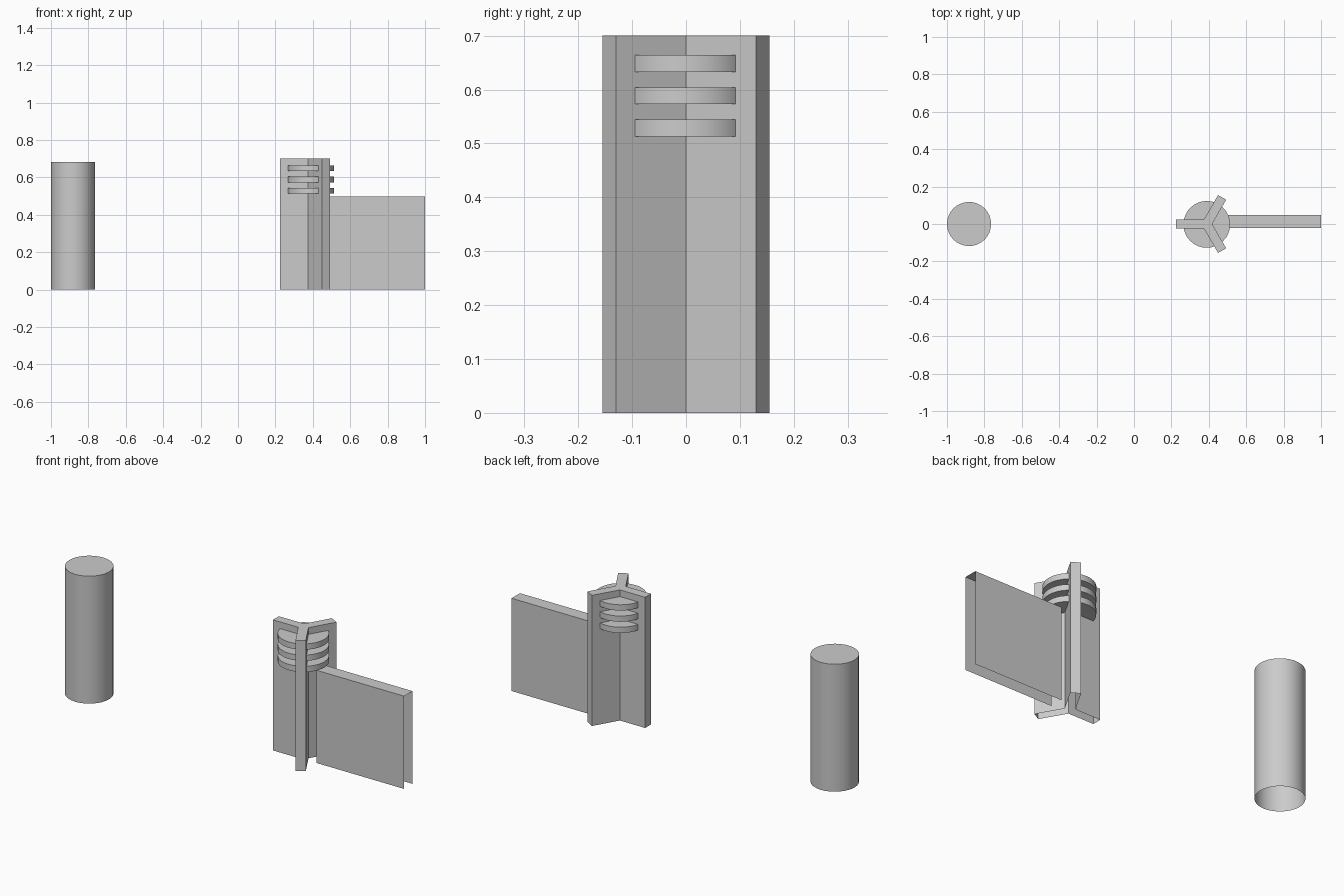
import bpy
import math
from mathutils import Matrix, Vector

if "Cube" in bpy.data.objects:
    bpy.data.objects.remove(bpy.data.objects["Cube"], do_unlink=True)

grey = bpy.data.materials.new("light_grey")
grey.use_nodes = True
COLOUR = (0.6, 0.6, 0.6, 1)
grey.diffuse_color = COLOUR
grey.node_tree.nodes["Principled BSDF"].inputs["Base Color"].default_value = COLOUR


def extrude(name, outline, z0, z1, walls=None, base=False, smooth=False):
    """Raise a counter-clockwise outline into a shell with a top; keep only the listed walls."""
    n = len(outline)
    verts = [(x, y, z) for z in (z0, z1) for x, y in outline]
    faces = [(i, (i + 1) % n, n + (i + 1) % n, n + i)
             for i in (range(n) if walls is None else walls)]
    faces.append(tuple(range(n, 2 * n)))
    if base:
        faces.append(tuple(reversed(range(n))))
    mesh = bpy.data.meshes.new(name)
    mesh.from_pydata(verts, [], faces)
    mesh.materials.append(grey)
    obj = bpy.data.objects.new(name, mesh)
    bpy.context.collection.objects.link(obj)
    if smooth:
        bpy.ops.object.select_all(action='DESELECT')
        obj.select_set(True)
        bpy.context.view_layer.objects.active = obj
        bpy.ops.object.shade_smooth_by_angle(angle=math.radians(30))
    return obj


def circle(cx, cy, r, sides=32):
    return [(cx + r * math.cos(math.tau * i / sides),
             cy + r * math.sin(math.tau * i / sides)) for i in range(sides)]


# Free-standing round column, open underneath
extrude("round_column", circle(-0.882, 0, 0.118), 0, 0.683, smooth=True)

# Three-finned post: two end corners and one inner corner per fin
CENTRE = Vector((0.389, 0))
HALF, LENGTH = 0.025, 0.164
star = []
for angle in (60, 180, 300):
    turn = Matrix.Rotation(math.radians(angle), 2)
    inner = (HALF / math.tan(math.radians(60)), HALF)
    for corner in ((LENGTH, -HALF), (LENGTH, HALF), inner):
        star.append(tuple(CENTRE + turn @ Vector(corner)))
extrude("finned_post", star, 0, 0.70)

# Stack of thin discs around the upper post
for i, z in enumerate((0.513, 0.573, 0.633)):
    extrude(f"disc_{i + 1}", circle(CENTRE.x, -0.002, 0.125), z, z + 0.031,
            base=True, smooth=True)

# Side panel: long walls and top only, open at both ends and underneath
extrude("side_panel", [(0.48, -0.022), (1, -0.022), (1, 0.049), (0.48, 0.049)],
        0, 0.497, walls=(0, 2))
